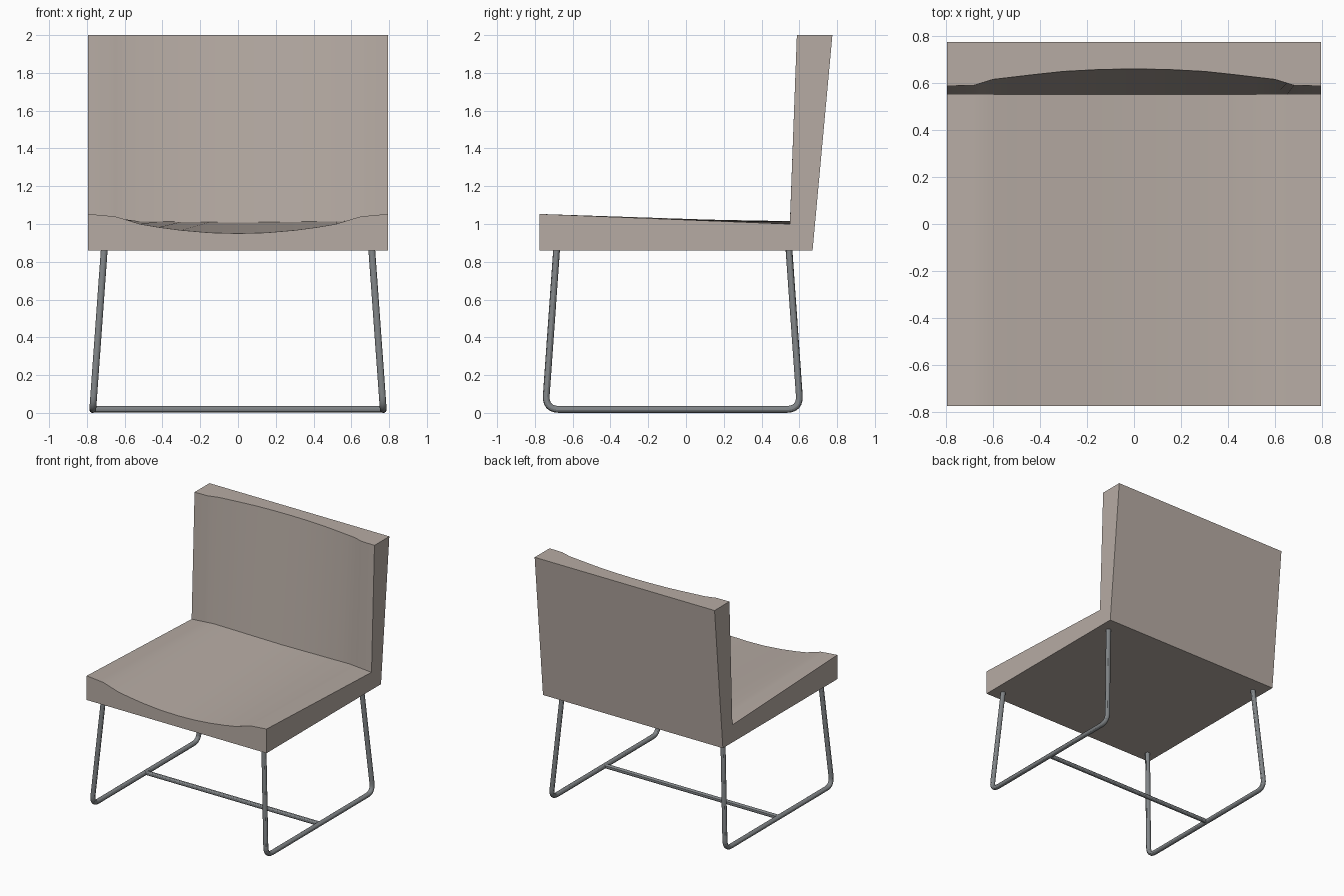
import bpy, bmesh
from mathutils import Vector

if "Cube" in bpy.data.objects:
    bpy.data.objects.remove(bpy.data.objects["Cube"])


def material(name, rgb):
    m = bpy.data.materials.new(name)
    m.diffuse_color = (*rgb, 1)
    m.use_nodes = True
    m.node_tree.nodes["Principled BSDF"].inputs["Base Color"].default_value = m.diffuse_color
    return m


fabric = material("warm beige fabric", (0.47, 0.41, 0.37))
steel = material("grey steel", (0.22, 0.235, 0.245))


def smooth(ob):
    bpy.ops.object.select_all(action='DESELECT')
    bpy.context.view_layer.objects.active = ob
    ob.select_set(True)
    bpy.ops.object.shade_smooth_by_angle()


def sample(table, x):
    # linear lookup in a list of (x, value) pairs
    for (x0, v0), (x1, v1) in zip(table, table[1:]):
        if x <= x1:
            return v0 + (v1 - v0) * (x - x0) / (x1 - x0)
    return table[-1][1]


# Hollowed upholstery edges, given for half the width
SEAT_FRONT = [(0, .95), (.15, .954), (.3, .967), (.42, .983), (.52, 1.0), (.6, 1.025), (.65, 1.04), (.795, 1.053)]
SEAT_REAR = [(0, 1.008), (.6, 1.015), (.795, 1.0)]
BACK_TOP = [(0, .66), (.15, .657), (.32, .648), (.6, .615), (.68, .59), (.795, .587)]


def build_upholstery():
    half = [x for x, _ in SEAT_FRONT]
    half = sorted(set(half + [.68]))
    xs = [-x for x in reversed(half[1:])] + half
    bm = bmesh.new()
    rings = []
    for x in xs:
        a = abs(x)
        zf, zr, yt = sample(SEAT_FRONT, a), sample(SEAT_REAR, a), sample(BACK_TOP, a)
        profile = [(-.775, .86), (-.775, zf), (.55, zr), (yt, 2.0), (.775, 2.0), (.67, .86)]
        rings.append([bm.verts.new((x, y, z)) for y, z in profile])
    for r, s in zip(rings, rings[1:]):
        for i in range(6):
            j = (i + 1) % 6
            bm.faces.new((r[i], r[j], s[j], s[i]))
    bm.faces.new(rings[0])
    bm.faces.new(rings[-1])
    bmesh.ops.recalc_face_normals(bm, faces=bm.faces[:])
    me = bpy.data.meshes.new("seat_and_back")
    bm.to_mesh(me)
    bm.free()
    ob = bpy.data.objects.new("seat_and_back", me)
    bpy.context.collection.objects.link(ob)
    me.materials.append(fabric)
    smooth(ob)


def rounded(points, radius, steps=6):
    # replace inner corners of a path with smooth bends
    pts = [Vector(p) for p in points]
    out = [pts[0]]
    for p, c, n in zip(pts, pts[1:], pts[2:]):
        a = c + (p - c).normalized() * radius
        b = c + (n - c).normalized() * radius
        for k in range(steps + 1):
            t = k / steps
            out.append(a * (1 - t) ** 2 + c * 2 * t * (1 - t) + b * t * t)
    return out + [pts[-1]]


def tube(name, points, radius):
    cu = bpy.data.curves.new(name, 'CURVE')
    cu.dimensions = '3D'
    cu.bevel_depth = radius
    cu.bevel_resolution = 4
    cu.use_fill_caps = True
    sp = cu.splines.new('POLY')
    sp.points.add(len(points) - 1)
    for q, p in zip(sp.points, points):
        q.co = (*p, 1)
    cu.materials.append(steel)
    ob = bpy.data.objects.new(name, cu)
    bpy.context.collection.objects.link(ob)
    bpy.ops.object.select_all(action='DESELECT')
    bpy.context.view_layer.objects.active = ob
    ob.select_set(True)
    bpy.ops.object.convert(target='MESH')
    smooth(bpy.context.view_layer.objects.active)


build_upholstery()

# Sled legs on both sides
R = .0185
for side, s in (("left", -1), ("right", 1)):
    path = [(s * .708, -.685, .87), (s * .769, -.745, R + .003),
            (s * .769, .605, R + .003), (s * .708, .545, .87)]
    tube(side + "_leg_frame", rounded(path, .075), R)

# Bar joining the two floor runners
tube("cross_bar", [(-.765, -.07, .023), (.765, -.07, .023)], .017)

# Rest the frame on the floor
bpy.context.view_layer.update()
low = min((o.matrix_world @ v.co).z for o in bpy.data.objects if o.type == 'MESH' for v in o.data.vertices)
for o in bpy.data.objects:
    if o.name != "seat_and_back":
        o.location.z -= low
